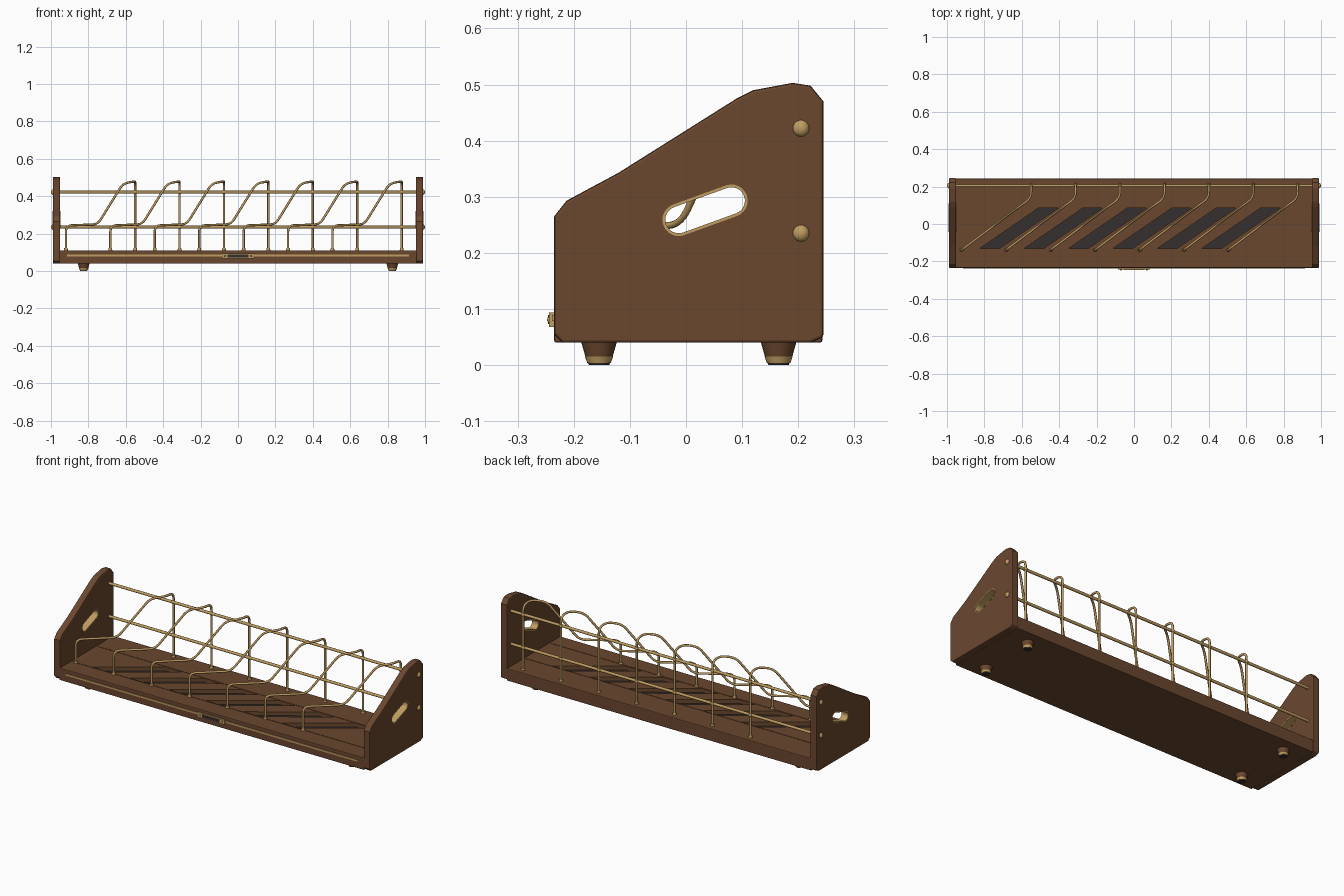
import bpy, bmesh, math
from mathutils import Vector, Matrix

if "Cube" in bpy.data.objects:
    bpy.data.objects.remove(bpy.data.objects["Cube"])


def material(name, rgb):
    m = bpy.data.materials.new(name)
    m.use_nodes = True
    m.diffuse_color = (*rgb, 1)
    m.node_tree.nodes["Principled BSDF"].inputs["Base Color"].default_value = (*rgb, 1)
    return m


WOOD = material("walnut wood", (0.145, 0.063, 0.028))
BRASS = material("brass", (0.53, 0.34, 0.12))
FELT = material("dark felt", (0.036, 0.029, 0.028))


def finish(name, bm, mat, smooth=False):
    bmesh.ops.recalc_face_normals(bm, faces=bm.faces)
    me = bpy.data.meshes.new(name)
    bm.to_mesh(me)
    bm.free()
    ob = bpy.data.objects.new(name, me)
    bpy.context.collection.objects.link(ob)
    me.materials.append(mat)
    if smooth:
        activate(ob)
        bpy.ops.object.shade_smooth_by_angle(angle=math.radians(40))
    return ob


def activate(ob):
    bpy.ops.object.select_all(action='DESELECT')
    ob.select_set(True)
    bpy.context.view_layer.objects.active = ob


def add_prism(bm, ring, offset):
    """Extrude a closed ring of points along an offset."""
    f = bm.faces.new([bm.verts.new(p) for p in ring])
    out = bmesh.ops.extrude_face_region(bm, geom=[f])
    bmesh.ops.translate(bm, vec=offset, verts=[v for v in out["geom"] if isinstance(v, bmesh.types.BMVert)])


def add_box(bm, lo, hi):
    ring = [(lo[0], lo[1], lo[2]), (hi[0], lo[1], lo[2]), (hi[0], hi[1], lo[2]), (lo[0], hi[1], lo[2])]
    add_prism(bm, ring, (0, 0, hi[2] - lo[2]))


def add_cone(bm, x, y, z0, z1, r0, r1, sides=20):
    bmesh.ops.create_cone(bm, cap_ends=True, segments=sides, radius1=r0, radius2=r1, depth=z1 - z0,
                          matrix=Matrix.Translation((x, y, (z0 + z1) / 2)))


def add_ball(bm, centre, r, flat=1.0):
    bmesh.ops.create_uvsphere(bm, u_segments=16, v_segments=10, radius=r,
                              matrix=Matrix.Translation(centre) @ Matrix.Diagonal((flat, 1, 1, 1)))


def bevel_and_cut(ob, width, cutter):
    """Soften the sharp rims, then carve the cutter away."""
    activate(ob)
    b = ob.modifiers.new("bevel", 'BEVEL')
    b.width, b.segments, b.limit_method, b.angle_limit = width, 2, 'ANGLE', math.radians(60)
    c = ob.modifiers.new("cut", 'BOOLEAN')
    c.operation, c.solver, c.object = 'DIFFERENCE', 'EXACT', cutter
    for m in ("bevel", "cut"):
        bpy.ops.object.modifier_apply(modifier=m)
    bpy.data.objects.remove(cutter)


def wire(name, points, radius, fillet=0.0):
    """Round bar through the points, with the corners rounded off."""
    pts = [Vector(p) for p in points]
    path = [pts[0]]
    for a, b, c in zip(pts, pts[1:], pts[2:]):
        p = b + (a - b).normalized() * min(fillet, (a - b).length * 0.48)
        q = b + (c - b).normalized() * min(fillet, (c - b).length * 0.48)
        for k in range(7):
            t = k / 6
            path.append(p * (1 - t) ** 2 + b * 2 * t * (1 - t) + q * t * t)
    path.append(pts[-1])
    cu = bpy.data.curves.new(name, 'CURVE')
    cu.dimensions, cu.bevel_depth, cu.bevel_resolution, cu.use_fill_caps = '3D', radius, 2, True
    sp = cu.splines.new('POLY')
    sp.points.add(len(path) - 1)
    for s, p in zip(sp.points, path):
        s.co = (*p, 1)
    ob = bpy.data.objects.new(name, cu)
    bpy.context.collection.objects.link(ob)
    cu.materials.append(BRASS)
    activate(ob)
    bpy.ops.object.convert(target='MESH')
    bpy.ops.object.shade_smooth_by_angle(angle=math.radians(50))


STEP, COUNT = 0.2375, 7
FLOOR = 0.11
ROD_Y, ROD_Z = 0.205, (0.235, 0.422)


# Base board with slanted recesses and two fine grooves
def slant(i, grow=0.0):
    x = -0.825 + STEP * i
    return [(x - grow, -0.131), (x + 0.105 + grow, -0.131), (x + 0.42 + grow, 0.086), (x + 0.315 - grow, 0.086)]


bm = bmesh.new()
add_box(bm, (-0.955, -0.235, 0.04), (0.955, 0.243, FLOOR))
base = finish("base_board", bm, WOOD)
bm = bmesh.new()
for i in range(COUNT - 1):
    add_prism(bm, [(x, y, FLOOR - 0.025) for x, y in slant(i)], (0, 0, 0.06))
for y in (-0.137, 0.088):
    add_box(bm, (-0.94, y, FLOOR - 0.005), (0.94, y + 0.003, FLOOR + 0.02))
bevel_and_cut(base, 0.004, finish("base_cutter", bm, WOOD))
bm = bmesh.new()
for i in range(COUNT - 1):
    add_prism(bm, [(x, y, FLOOR - 0.027) for x, y in slant(i)], (0, 0, 0.005))
finish("recess_lining", bm, FELT)

# Side panels with a slanted grip hole and brass sleeve
PROFILE = [(-0.235, 0.055), (-0.235, 0.265), (-0.213, 0.293), (-0.12, 0.343), (0.09, 0.475), (0.12, 0.49),
           (0.19, 0.503), (0.222, 0.498), (0.245, 0.47), (0.245, 0.05), (0.222, 0.04), (-0.22, 0.04)]


def grip(r, steps=12):
    a, b = Vector((-0.013, 0.259)), Vector((0.081, 0.293))
    tilt = math.atan2(b.y - a.y, b.x - a.x)
    ring = []
    for centre, start in ((b, tilt - math.pi / 2), (a, tilt + math.pi / 2)):
        for k in range(steps + 1):
            t = start + math.pi * k / steps
            ring.append(centre + r * Vector((math.cos(t), math.sin(t))))
    return ring


for side, s in (("left", 1), ("right", -1)):
    bm = bmesh.new()
    add_prism(bm, [(s * 0.951, y, z) for y, z in PROFILE], (s * 0.039, 0, 0))
    panel = finish(side + "_panel", bm, WOOD)
    bm = bmesh.new()
    add_prism(bm, [(s * 0.9, y, z) for y, z in grip(0.028)], (s * 0.15, 0, 0))
    bevel_and_cut(panel, 0.005, finish("grip_cutter", bm, WOOD))

    bm = bmesh.new()
    rings = [[bm.verts.new((s * x, y, z)) for y, z in grip(r)]
             for x, r in ((0.95, 0.029), (0.991, 0.029), (0.991, 0.024), (0.95, 0.024))]
    n = len(rings[0])
    for j in range(4):
        a, b = rings[j], rings[(j + 1) % 4]
        for k in range(n):
            bm.faces.new((a[k], a[(k + 1) % n], b[(k + 1) % n], b[k]))
    finish(side + "_grip_sleeve", bm, BRASS, True)

    bm = bmesh.new()
    for z in ROD_Z:
        add_ball(bm, (s * 0.988, ROD_Y, z), 0.015, 0.8)
    finish(side + "_rod_caps", bm, BRASS, True)

# Long rods
for label, z in zip(("lower", "upper"), ROD_Z):
    wire(label + "_rod", [(-0.985, ROD_Y, z), (0.985, ROD_Y, z)], 0.008)

# Bent wire dividers with foot collars and rod joints
collars, joints = bmesh.new(), bmesh.new()
for i in range(COUNT):
    x = -0.92 + STEP * i
    back = x + 0.37
    wire(f"divider_{i + 1}", [(x, -0.138, FLOOR - 0.005), (x, -0.138, 0.243), (x + 0.17, -0.01, 0.25),
                              (x + 0.305, 0.092, 0.468), (back, 0.138, 0.48), (back, ROD_Y + 0.004, 0.474),
                              (back, ROD_Y + 0.004, FLOOR - 0.005)], 0.0062, 0.035)
    for px, py in ((x, -0.138), (back, ROD_Y + 0.004)):
        add_cone(collars, px, py, FLOOR - 0.002, FLOOR + 0.012, 0.011, 0.009, 12)
    for z in ROD_Z:
        add_ball(joints, (back, ROD_Y + 0.002, z), 0.011)
finish("divider_collars", collars, BRASS, True)
finish("rod_joints", joints, BRASS, True)

# Front trim strip and name plate without lettering
bm = bmesh.new()
add_box(bm, (-0.915, -0.239, 0.079), (0.915, -0.233, 0.089))
finish("front_trim", bm, BRASS)
bm = bmesh.new()
add_box(bm, (-0.085, -0.244, 0.068), (0.085, -0.234, 0.094))
for x in (-0.07, 0.07):
    add_ball(bm, (x, -0.243, 0.081), 0.005)
finish("front_plate", bm, BRASS)
bm = bmesh.new()
add_box(bm, (-0.055, -0.246, 0.073), (0.055, -0.243, 0.089))
finish("plate_inlay", bm, FELT)

# Tapered feet with brass bands and dark pads
upper, bands, pads = bmesh.new(), bmesh.new(), bmesh.new()
for x in (-0.825, 0.825):
    for y in (-0.155, 0.165):
        add_cone(upper, x, y, 0.014, 0.042, 0.024, 0.032)
        add_cone(bands, x, y, 0.004, 0.015, 0.021, 0.025)
        add_cone(pads, x, y, 0.0, 0.005, 0.018, 0.02)
finish("feet", upper, WOOD, True)
finish("foot_bands", bands, BRASS, True)
finish("foot_pads", pads, FELT, True)
